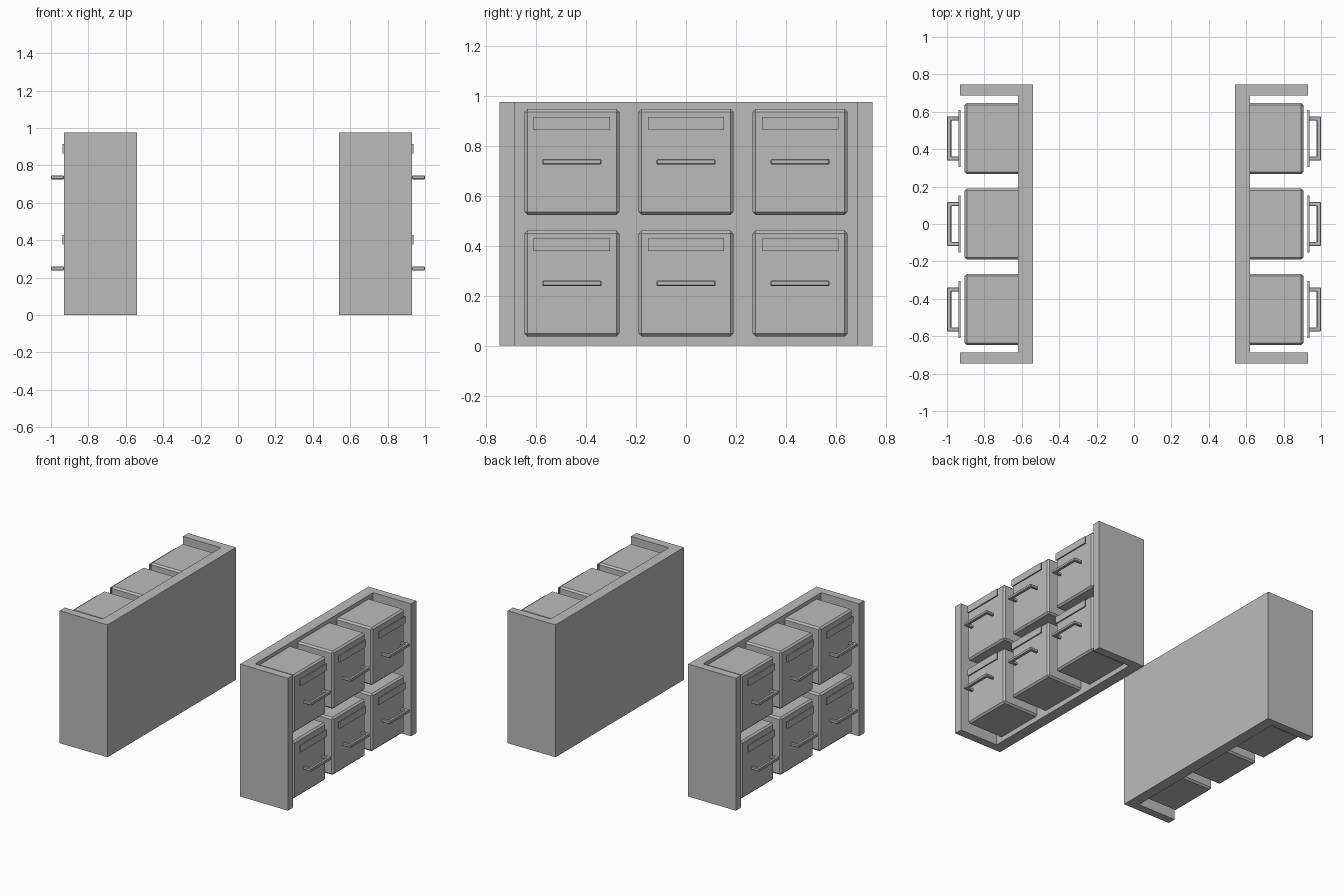
import bpy, bmesh

if "Cube" in bpy.data.objects:
    bpy.data.objects.remove(bpy.data.objects["Cube"])

grey = bpy.data.materials.new("plain_grey")
grey.diffuse_color = (0.5, 0.5, 0.5, 1)
grey.use_nodes = True
grey.node_tree.nodes["Principled BSDF"].inputs["Base Color"].default_value = grey.diffuse_color


def prism(name, profile, z0, z1, side, chamfer=0):
    """Extrude an (x, y) outline from z0 to z1; side = -1 mirrors it in x."""
    bm = bmesh.new()
    face = bm.faces.new([bm.verts.new((side * x, y, z0)) for x, y in profile])
    ext = bmesh.ops.extrude_face_region(bm, geom=[face])
    top = [v for v in ext["geom"] if isinstance(v, bmesh.types.BMVert)]
    bmesh.ops.translate(bm, verts=top, vec=(0, 0, z1 - z0))
    bmesh.ops.recalc_face_normals(bm, faces=bm.faces[:])
    if chamfer:
        bmesh.ops.bevel(bm, geom=bm.edges[:], offset=chamfer, segments=1,
                        profile=0.5, affect='EDGES')
    mesh = bpy.data.meshes.new(name)
    bm.to_mesh(mesh)
    bm.free()
    mesh.materials.append(grey)
    ob = bpy.data.objects.new(name, mesh)
    bpy.context.collection.objects.link(ob)
    return ob


def rect(x0, x1, y0, y1):
    return [(x0, y0), (x1, y0), (x1, y1), (x0, y1)]


def u_shape(x_back, x_inner, x_open, y0, y1, wall):
    """C outline with its spine between x_back and x_inner."""
    return [(x_back, y0), (x_open, y0), (x_open, y0 + wall), (x_inner, y0 + wall),
            (x_inner, y1 - wall), (x_open, y1 - wall), (x_open, y1), (x_back, y1)]


for side, label in ((-1, "left"), (1, "right")):
    # Open frame: back panel with two side panels
    prism(f"{label}_cabinet_frame",
          u_shape(0.54, 0.62, 0.93, -0.747, 0.747, 0.06), 0, 0.975, side)
    for row, zc in enumerate((0.249, 0.736)):
        for col, yc in enumerate((-0.457, 0, 0.457)):
            tag = f"{label}_{row + 1}_{col + 1}"
            # Chamfered drawer box
            prism(f"drawer_{tag}", rect(0.6, 0.906, yc - 0.19, yc + 0.19),
                  zc - 0.212, zc + 0.212, side, 0.012)
            # Thin plate near the top of the drawer front
            prism(f"front_plate_{tag}", rect(0.928, 0.937, yc - 0.153, yc + 0.153),
                  zc + 0.129, zc + 0.18, side)
            # Bracket handle
            prism(f"handle_{tag}",
                  u_shape(1.0, 0.977, 0.93, yc - 0.118, yc + 0.118, 0.022),
                  zc - 0.011, zc + 0.011, side, 0.004)
